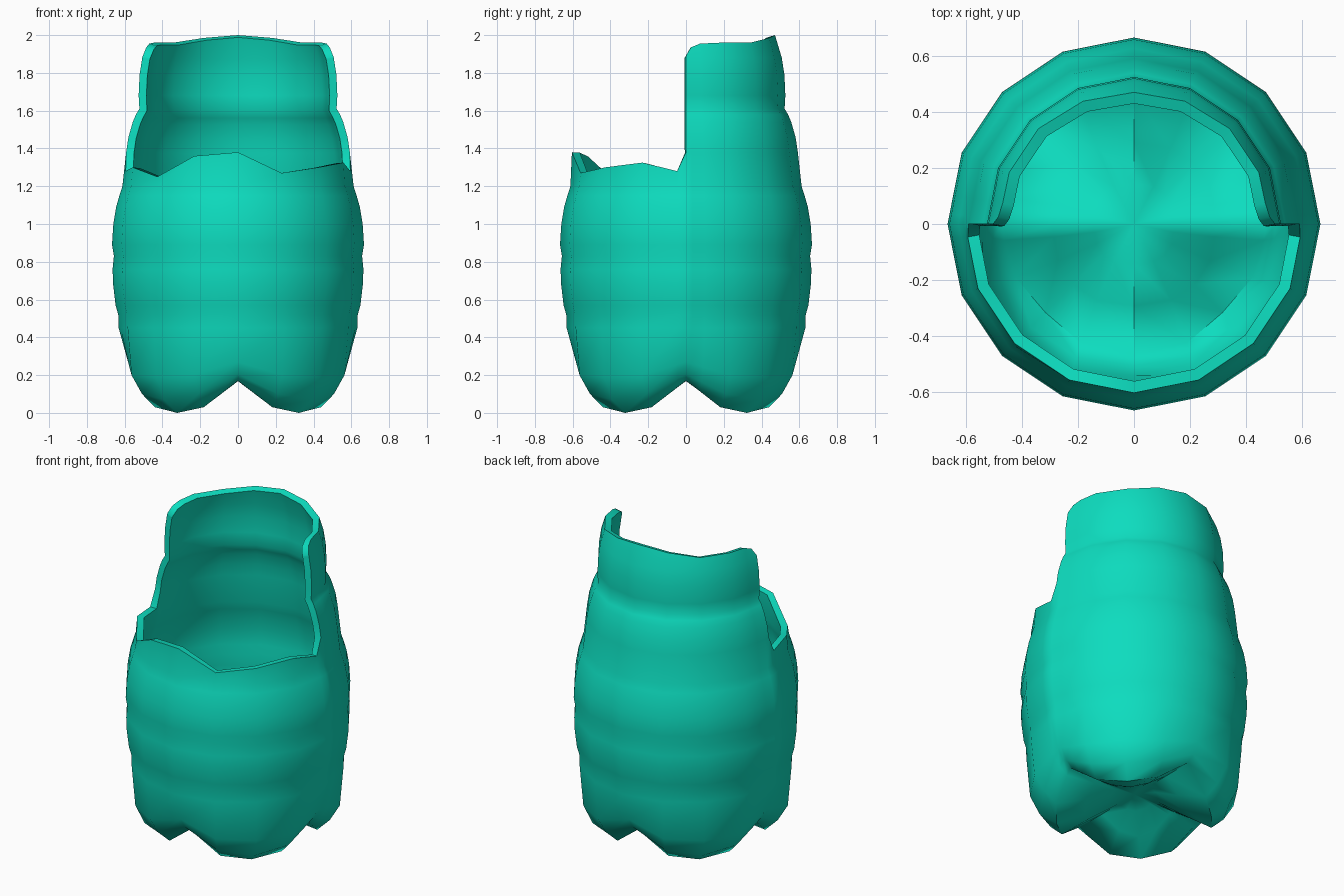
import bpy, bmesh, math

if "Cube" in bpy.data.objects:
    bpy.data.objects.remove(bpy.data.objects["Cube"])

# Body profile (radius, height) above the feet, with shallow ribs
BODY = [(.632, .45), (.634, .52), (.648, .57), (.661, .68), (.664, .76), (.657, .83),
        (.667, .89), (.660, 1.0), (.645, 1.09), (.628, 1.15), (.612, 1.2)]
# Taller back wall, only on the +y half
BACK = [(.592, 1.38), (.58, 1.46), (.557, 1.54), (.54, 1.58), (.522, 1.61),
        (.526, 1.68), (.521, 1.79), (.507, 1.88)]
# Torn front rim (angle, height), then the upper rim of the back wall
FRONT = [(184.5, 1.28), (202.5, 1.30), (225, 1.25), (247.5, 1.36), (270, 1.38),
         (292.5, 1.27), (315, 1.30), (337.5, 1.325), (355.5, 1.28)]
TOP = [(0, 1.89), (3, 1.935), (9, 1.955), (22.5, 1.96), (45, 1.96), (67.5, 1.985), (90, 2.0)]
TOP += [(180 - a, z) for a, z in reversed(TOP[:-1])]
COLS = TOP + FRONT
NB = len(TOP)


def point(r, a, z):
    """Point on a 16-sided ring of corner radius r."""
    off = (a % 22.5) - 11.25
    r *= math.cos(math.radians(11.25)) / math.cos(math.radians(off))
    t = math.radians(a)
    return (r * math.cos(t), r * math.sin(t), z)


def foot(a, low, mid, high):
    """Height or radius across one foot: valley, shoulder, tip."""
    d = abs((a % 90) - 45)
    if d < 22.5:
        return low + (mid - low) * d / 22.5
    return mid + (high - mid) * (d - 22.5) / 22.5


bm = bmesh.new()
rows = []


def add_row(fr, fz, cols=COLS):
    rows.append([bm.verts.new(point(fr(a), a, fz(a))) for a, _ in cols])


# Four-footed base
add_row(lambda a: .14, lambda a: foot(a, .14, .15, .17))
add_row(lambda a: .29, lambda a: foot(a, .055, .09, .168))
add_row(lambda a: foot(a, .455, .475, .49), lambda a: foot(a, 0, .03, .17))
add_row(lambda a: foot(a, .555, .55, .54), lambda a: foot(a, .07, .10, .205))
add_row(lambda a: foot(a, .61, .61, .582), lambda a: foot(a, .19, .20, .27))

# Ribbed body
for r, z in BODY:
    add_row(lambda a: r, lambda a: z)
rim = dict(FRONT)
add_row(lambda a: .604 if a in rim else BACK[0][0], lambda a: rim.get(a, BACK[0][1]))

# Closed rings and base centre
centre = bm.verts.new((0, 0, .175))
n = len(COLS)
for i in range(n):
    bm.faces.new((centre, rows[0][(i + 1) % n], rows[0][i]))
for lo, hi in zip(rows, rows[1:]):
    for i in range(n):
        j = (i + 1) % n
        bm.faces.new((lo[i], lo[j], hi[j], hi[i]))

# Back wall, finishing at the rounded upper rim
start = len(rows) - 1
for r, z in BACK[1:]:
    add_row(lambda a: r, lambda a: z, TOP)
top = dict(TOP)
add_row(lambda a: .507 - (top[a] - 1.88) * .3, lambda a: top[a], TOP)
for lo, hi in zip(rows[start:], rows[start + 1:]):
    for i in range(NB - 1):
        bm.faces.new((lo[i], lo[i + 1], hi[i + 1], hi[i]))

bmesh.ops.recalc_face_normals(bm, faces=bm.faces)
# Make sure the shell faces outward before thickening it inward
bm.normal_update()
if sum(f.normal.dot(f.calc_center_median() - centre.co) for f in bm.faces) < 0:
    bmesh.ops.reverse_faces(bm, faces=bm.faces)
mesh = bpy.data.meshes.new("cut_bottle_shell")
bm.to_mesh(mesh)
bm.free()
shell = bpy.data.objects.new("cut_bottle_shell", mesh)
bpy.context.collection.objects.link(shell)

# Wall thickness
solid = shell.modifiers.new("wall", 'SOLIDIFY')
solid.thickness = .042
solid.offset = -1
bpy.context.view_layer.objects.active = shell
shell.select_set(True)
bpy.ops.object.modifier_apply(modifier="wall")
bpy.ops.object.shade_smooth_by_angle(angle=math.radians(55))

# Green plastic
mat = bpy.data.materials.new("green_plastic")
mat.diffuse_color = (.004, .72, .52, 1)
mat.use_nodes = True
mat.node_tree.nodes["Principled BSDF"].inputs["Base Color"].default_value = mat.diffuse_color
mesh.materials.append(mat)
